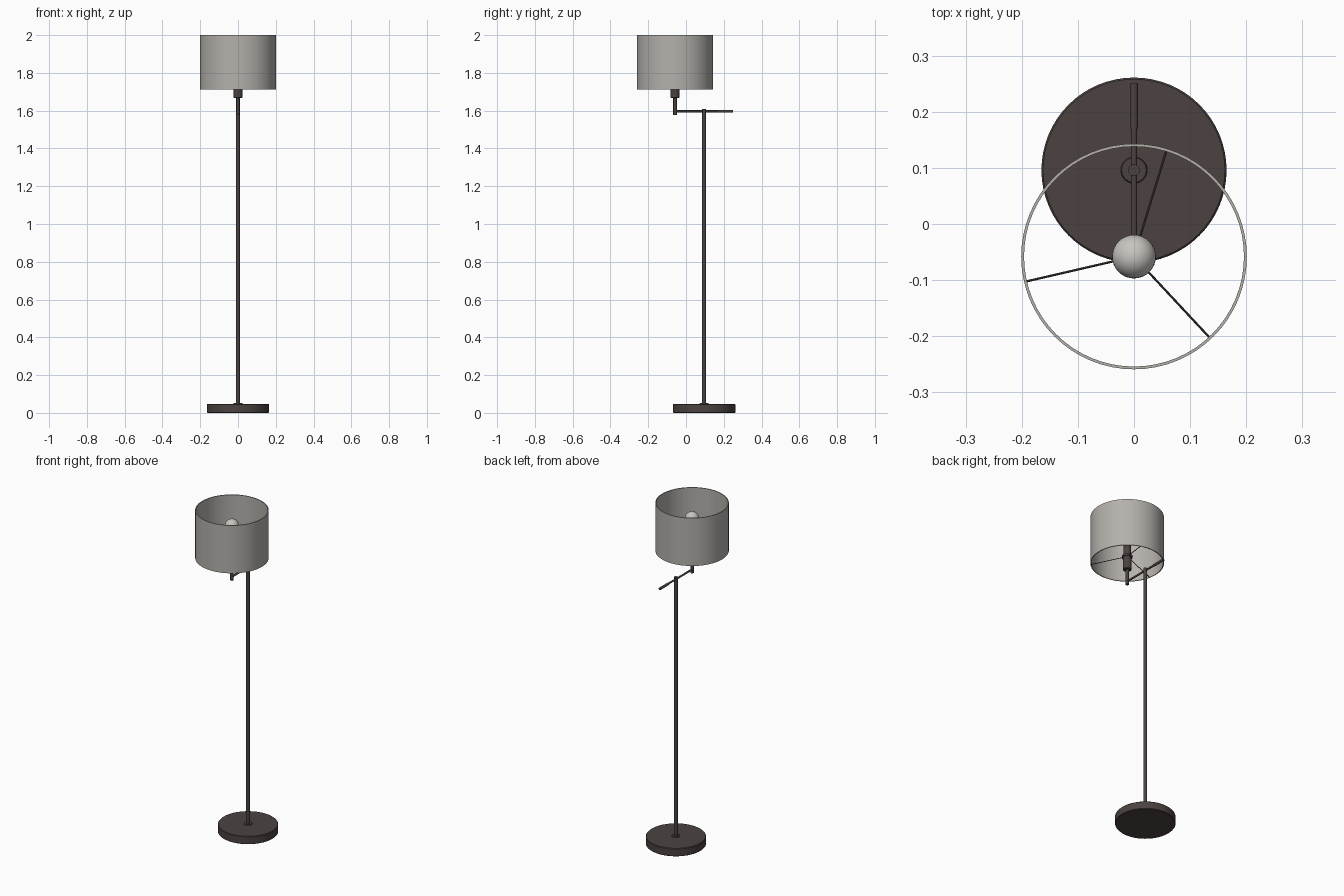
import bpy, math
from mathutils import Vector

cube = bpy.data.objects.get("Cube")
if cube:
    bpy.data.objects.remove(cube, do_unlink=True)


def material(name, rgb):
    m = bpy.data.materials.new(name)
    m.use_nodes = True
    m.diffuse_color = (*rgb, 1)
    bsdf = next(n for n in m.node_tree.nodes if n.type == 'BSDF_PRINCIPLED')
    bsdf.inputs["Base Color"].default_value = (*rgb, 1)
    return m


bronze = material("dark bronze", (0.07, 0.055, 0.052))
fabric = material("grey linen", (0.46, 0.44, 0.415))
glass = material("frosted glass", (0.58, 0.56, 0.53))

BASE_Y, LAMP_Y = 0.096, -0.058


def finish(obj, mat):
    obj.data.materials.append(mat)
    bpy.ops.object.select_all(action='DESELECT')
    obj.select_set(True)
    bpy.context.view_layer.objects.active = obj
    bpy.ops.object.shade_smooth_by_angle(angle=math.radians(35))
    return obj


def lathe(name, profile, y, mat, sides=32, closed=False):
    """Spin (radius, height) points about a vertical axis at depth y."""
    verts, rings = [], []
    for r, z in profile:
        count = 1 if r == 0 else sides
        rings.append(list(range(len(verts), len(verts) + count)))
        for i in range(count):
            a = math.tau * i / sides
            verts.append((r * math.cos(a), y + r * math.sin(a), z))
    pairs = list(zip(rings, rings[1:]))
    if closed:
        pairs.append((rings[-1], rings[0]))
    faces = []
    for low, high in pairs:
        for i in range(sides):
            j = (i + 1) % sides
            quad = [low[i % len(low)], low[j % len(low)],
                    high[j % len(high)], high[i % len(high)]]
            faces.append(list(dict.fromkeys(quad)))
    mesh = bpy.data.meshes.new(name)
    mesh.from_pydata(verts, [], faces)
    obj = bpy.data.objects.new(name, mesh)
    bpy.context.collection.objects.link(obj)
    return finish(obj, mat)


def rod(name, start, end, radius, mat, sides=16):
    a, b = Vector(start), Vector(end)
    bpy.ops.mesh.primitive_cylinder_add(vertices=sides, radius=radius,
                                        depth=(b - a).length, location=(a + b) / 2)
    obj = bpy.context.object
    obj.name = name
    obj.rotation_euler = (b - a).to_track_quat('Z', 'Y').to_euler()
    return finish(obj, mat)


# Weighted base with a softened rim, and the collar around the pole
lathe("base", [(0, 0), (0.162, 0), (0.165, 0.003), (0.165, 0.045),
               (0.162, 0.048), (0, 0.048)], BASE_Y, bronze, 64)
lathe("base_collar", [(0, 0.047), (0.024, 0.047), (0.022, 0.053), (0, 0.053)],
      BASE_Y, bronze)

# Pole and swing arm with its handle
rod("pole", (0, BASE_Y, 0.04), (0, BASE_Y, 1.61), 0.0105, bronze, 24)
rod("arm", (0, LAMP_Y, 1.597), (0, 0.18, 1.597), 0.0055, bronze)
rod("arm_handle", (0, 0.17, 1.597), (0, 0.25, 1.597), 0.0075, bronze)

# Upright stem and stepped lamp holder
rod("stem", (0, LAMP_Y, 1.577), (0, LAMP_Y, 1.68), 0.0095, bronze)
lathe("lamp_holder", [(0, 1.668), (0.021, 1.668), (0.024, 1.671), (0.024, 1.745),
                      (0.029, 1.745), (0.029, 1.757), (0.02, 1.757),
                      (0.02, 1.82), (0, 1.82)], LAMP_Y, bronze)

# Globe bulb tapering into its neck
globe_z, globe_r = 1.905, 0.039
bulb = [(0, 1.815), (0.014, 1.815), (0.015, 1.84)]
for i in range(4, 16):
    a = math.pi * i / 16
    bulb.append((globe_r * math.sin(a), globe_z - globe_r * math.cos(a)))
bulb.append((0, globe_z + globe_r))
lathe("bulb", bulb, LAMP_Y, glass)

# Open drum shade
lathe("shade", [(0.196, 1.711), (0.201, 1.711), (0.201, 2), (0.196, 2)],
      LAMP_Y, fabric, 64, closed=True)

# Three spokes holding the shade
for i in range(3):
    a = math.radians(73 + 120 * i)
    c, s = math.cos(a), math.sin(a)
    rod(f"shade_spoke_{i + 1}", (0.02 * c, LAMP_Y + 0.02 * s, 1.75),
        (0.198 * c, LAMP_Y + 0.198 * s, 1.717), 0.002, bronze, 8)
